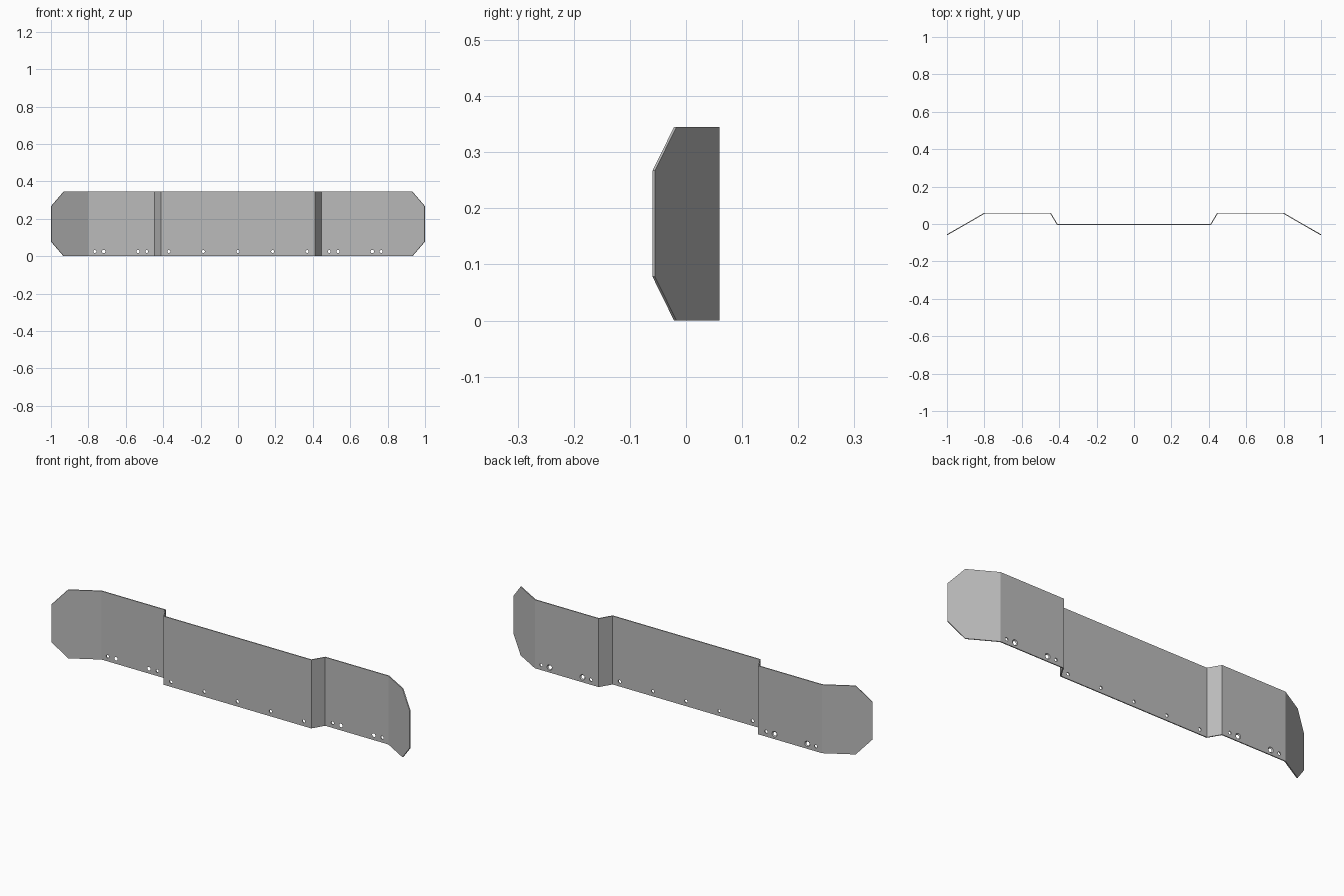
import bpy, bmesh, math
from mathutils import Vector

if "Cube" in bpy.data.objects:
    bpy.data.objects.remove(bpy.data.objects["Cube"], do_unlink=True)

HEIGHT, THICK, CUT = 0.345, 0.005, 0.078

steel = bpy.data.materials.new("plain_steel_grey")
steel.use_nodes = True
steel.diffuse_color = (0.5, 0.5, 0.5, 1)
steel.node_tree.nodes["Principled BSDF"].inputs["Base Color"].default_value = (0.5, 0.5, 0.5, 1)


def make_object(name, bm):
    bmesh.ops.recalc_face_normals(bm, faces=bm.faces)
    mesh = bpy.data.meshes.new(name)
    bm.to_mesh(mesh)
    bm.free()
    mesh.materials.append(steel)
    obj = bpy.data.objects.new(name, mesh)
    bpy.context.collection.objects.link(obj)
    return obj


# Back line of the bent sheet for one half: (x, y, end trim in z)
half = [(0.409, 0.0, 0), (0.4445, 0.06, 0), (0.8, 0.06, 0),
        (0.9335, -0.017, 0), (1.0, -0.0553, CUT)]
path = [(-x, y, c) for x, y, c in reversed(half)] + half
back = [Vector((x, y)) for x, y, c in path]


def front_point(i):
    """Mitred offset of a back point through the sheet thickness."""
    dirs = [(back[j + 1] - back[j]).normalized()
            for j in (i - 1, i) if 0 <= j < len(back) - 1]
    n1, n2 = [Vector((d.y, -d.x)) for d in (dirs[0], dirs[-1])]
    return back[i] + (n1 + n2) * THICK / (1 + n1.dot(n2))


# Bent sheet: a four-cornered section swept along the path
bm = bmesh.new()
rings = []
for i, (x, y, trim) in enumerate(path):
    f, b = front_point(i), back[i]
    rings.append([bm.verts.new((p.x, p.y, z)) for p, z in
                  ((f, trim), (b, trim), (b, HEIGHT - trim), (f, HEIGHT - trim))])
for r, s in zip(rings, rings[1:]):
    for k in range(4):
        bm.faces.new((r[k], r[(k + 1) % 4], s[(k + 1) % 4], s[k]))
bm.faces.new(rings[0])
bm.faces.new(rings[-1])
panel = make_object("bent_panel", bm)

# Cutters: plain round holes, and holes countersunk from the back
bm = bmesh.new()


def add_hole(x, y_back, countersunk):
    outline = [(-0.02, 0.008), (0.02, 0.008)]
    if countersunk:
        outline = [(-0.02, 0.009), (-THICK, 0.009), (0.0, 0.014), (0.02, 0.014)]
    n = 20
    loops = [[bm.verts.new((x + r * math.cos(math.tau * k / n), y_back + dy,
                            0.025 + r * math.sin(math.tau * k / n))) for k in range(n)]
             for dy, r in outline]
    for a, b in zip(loops, loops[1:]):
        for k in range(n):
            bm.faces.new((a[k], a[(k + 1) % n], b[(k + 1) % n], b[k]))
    bm.faces.new(loops[0])
    bm.faces.new(loops[-1])


for x in (-0.37, -0.185, 0, 0.185, 0.37):
    add_hole(x, 0.0, False)
for side in (-1, 1):
    for x, sunk in ((0.488, False), (0.535, True), (0.718, True), (0.765, False)):
        add_hole(side * x, 0.06, sunk)
cutter = make_object("hole_cutter", bm)
cutter.hide_render = True

# Punch the holes and remove the cutter
mod = panel.modifiers.new("holes", 'BOOLEAN')
mod.operation = 'DIFFERENCE'
mod.solver = 'EXACT'
mod.object = cutter
bpy.context.view_layer.update()
result = bpy.data.meshes.new_from_object(
    panel.evaluated_get(bpy.context.evaluated_depsgraph_get()))
panel.modifiers.clear()
panel.data = result
bpy.data.objects.remove(cutter, do_unlink=True)
